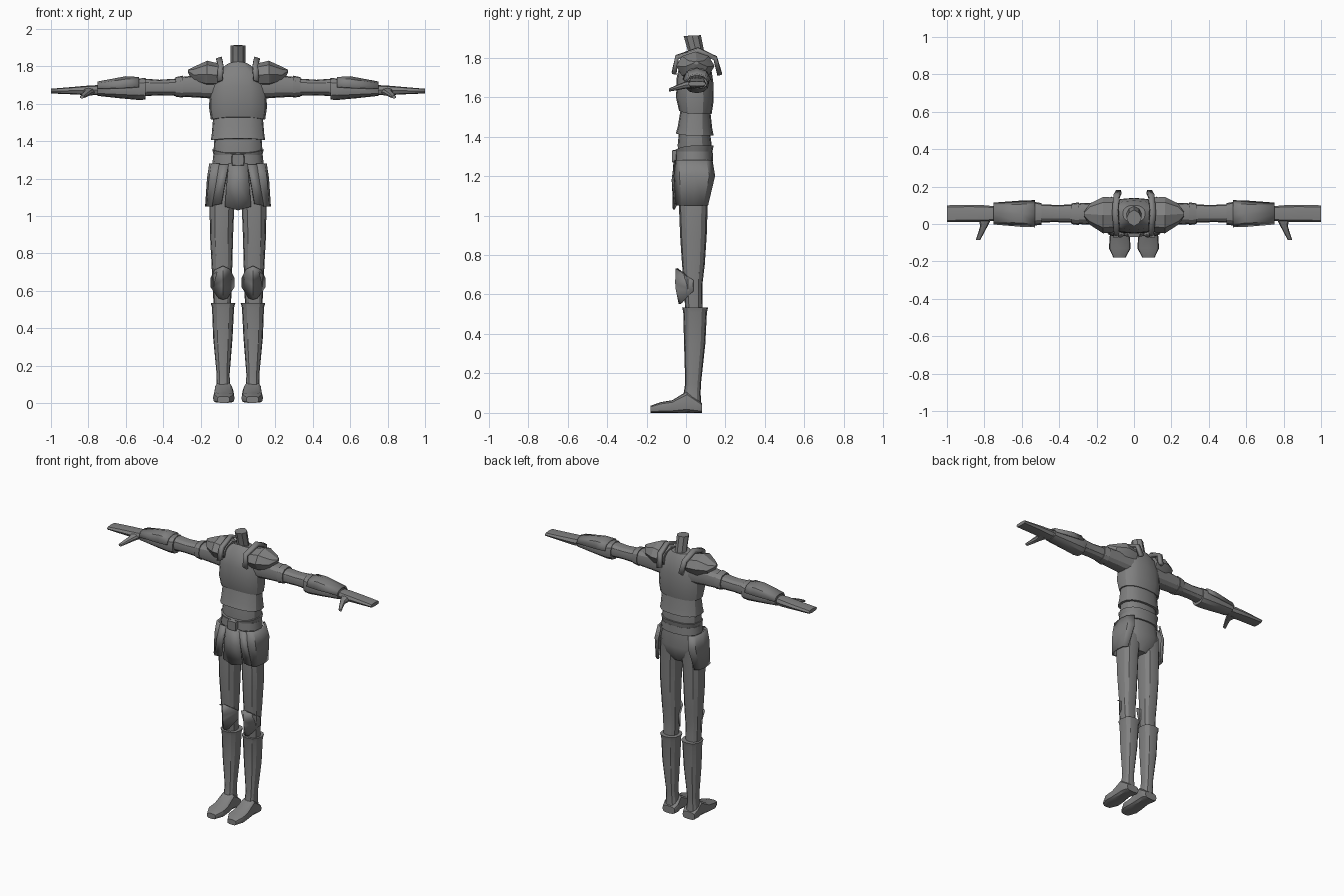
import bpy, bmesh, math

steel = bpy.data.materials.new("dark_steel")
steel.diffuse_color = (0.22, 0.22, 0.22, 1)


def finish(name, bm, mirror=False, thick=0):
    bmesh.ops.recalc_face_normals(bm, faces=bm.faces)
    me = bpy.data.meshes.new(name)
    bm.to_mesh(me)
    bm.free()
    me.materials.append(steel)
    ob = bpy.data.objects.new(name, me)
    bpy.context.collection.objects.link(ob)
    if thick:
        mod = ob.modifiers.new("thickness", 'SOLIDIFY')
        mod.thickness, mod.offset = thick, 0
    if mirror:
        mod = ob.modifiers.new("mirror", 'MIRROR')
        mod.use_mirror_merge = False
    return ob


def loft(name, axis, rings, n=12, power=2.4, mirror=False, dip=0, top=True):
    """Skin rounded sections (position, a0, a1, b0, b1) along an axis."""
    bm = bmesh.new()
    loops = []
    for pos, a0, a1, b0, b1 in rings:
        loop = []
        for i in range(n):
            t = math.tau * i / n
            c, s = math.cos(t), math.sin(t)
            a = (a0 + a1) / 2 + (a1 - a0) / 2 * math.copysign(abs(c) ** (2 / power), c)
            b = (b0 + b1) / 2 + (b1 - b0) / 2 * math.copysign(abs(s) ** (2 / power), s)
            if axis == 'x':
                co = (pos, a, b)
            elif axis == 'y':
                co = (a, pos, b)
            else:
                co = (a, b, pos + dip * max(0, -s) ** 2)
            loop.append(bm.verts.new(co))
        loops.append(loop)
    for p, q in zip(loops, loops[1:]):
        for i in range(n):
            j = (i + 1) % n
            bm.faces.new((p[i], p[j], q[j], q[i]))
    bm.faces.new(loops[0])
    if top:
        bm.faces.new(loops[-1])
    return finish(name, bm, mirror)


def panel(name, rows, thick, mirror=False):
    """Plate skinned over rows of points."""
    bm = bmesh.new()
    grid = [[bm.verts.new(p) for p in r] for r in rows]
    for p, q in zip(grid, grid[1:]):
        for i in range(len(p) - 1):
            bm.faces.new((p[i], p[i + 1], q[i + 1], q[i]))
    return finish(name, bm, mirror, thick)


# Torso armour
loft("chest_plate", 'z', [
    (1.515, -.145, .145, -.035, .13), (1.58, -.155, .155, -.05, .14),
    (1.68, -.15, .15, -.048, .138), (1.76, -.13, .13, -.03, .125),
    (1.81, -.06, .06, .01, .10)], n=16, dip=.015)
loft("abdomen_plate", 'z', [
    (1.405, -.145, .145, -.052, .14), (1.44, -.14, .14, -.042, .133),
    (1.54, -.132, .132, -.025, .122)], n=16, dip=.01)
loft("waist", 'z', [
    (1.26, -.125, .125, -.04, .125), (1.36, -.13, .13, -.042, .13),
    (1.43, -.125, .125, -.035, .12)], n=16)
loft("waist_trim", 'z', [
    (1.325, -.13, .13, -.048, .134), (1.355, -.138, .138, -.054, .14)], n=16, dip=-.022)
loft("belt", 'z', [
    (1.275, -.138, .138, -.055, .138), (1.325, -.132, .132, -.052, .135)], n=16)
loft("belt_buckle", 'y', [
    (-.045, -.036, .036, 1.265, 1.335), (-.07, -.032, .032, 1.27, 1.33)], n=8, power=8)
neck = loft("neck", 'z', [
    (1.78, -.042, .042, .02, .10), (1.84, -.04, .04, .008, .09),
    (1.905, -.04, .04, -.012, .075)], n=8, power=1.7)
for v in neck.data.vertices:          # slanted neck top
    if v.co.z > 1.9:
        v.co.z += .01 - .25 * (abs(v.co.y - .03) - .02) * (v.co.y < .03) - .1 * abs(v.co.x)

# Hips and legs
loft("hips", 'z', [
    (1.07, -.05, .05, .0, .09), (1.12, -.12, .12, -.03, .122),
    (1.18, -.142, .142, -.04, .135), (1.29, -.128, .128, -.045, .125)], n=16)
loft("thigh", 'z', [
    (.48, .04, .13, .0, .085), (.58, .035, .133, -.008, .083), (.65, .033, .137, -.01, .083),
    (.75, .03, .142, -.02, .095), (.9, .026, .15, -.03, .105),
    (1.05, .02, .152, -.036, .11), (1.2, .005, .142, -.03, .12)], mirror=True)
loft("boot_shaft", 'z', [
    (.03, .03, .125, -.02, .078), (.1, .042, .116, -.012, .074),
    (.15, .045, .114, -.004, .076), (.35, .029, .133, -.01, .098),
    (.51, .021, .139, -.014, .106), (.535, .014, .146, -.02, .112)], mirror=True)
loft("boot_foot", 'y', [
    (.08, .03, .122, 0, .05), (.05, .02, .13, 0, .075), (.005, .03, .125, 0, .11),
    (-.07, .022, .13, 0, .064), (-.13, .018, .134, 0, .054),
    (-.18, .045, .11, 0, .036)], n=12, power=3.5, mirror=True)

# Folded knee guards with a central ridge
panel("knee_guard", [
    [(.045, -.025, .715), (.08, -.048, .732), (.12, -.025, .715)],
    [(.024, .036, .672), (.08, -.05, .66), (.142, .036, .672)],
    [(.024, .036, .618), (.08, -.048, .63), (.142, .036, .618)],
    [(.06, -.02, .56), (.08, -.032, .552), (.10, -.02, .56)]], .01, mirror=True)

# Skirt plates
panel("skirt_front", [
    [(-.05, -.052, 1.28), (0, -.058, 1.28), (.05, -.052, 1.28)],
    [(-.06, -.058, 1.17), (0, -.066, 1.17), (.06, -.058, 1.17)],
    [(-.07, -.052, 1.05), (0, -.062, 1.03), (.07, -.052, 1.05)]], .01)
panel("skirt_strip", [
    [(.05, -.054, 1.275), (.10, -.046, 1.275)],
    [(.068, -.066, 1.18), (.115, -.058, 1.18)],
    [(.088, -.058, 1.065), (.137, -.048, 1.055)]], .014, mirror=True)
panel("skirt_side", [
    [(.10, -.05, 1.28), (.138, -.025, 1.28), (.148, .04, 1.28), (.138, .1, 1.28), (.105, .13, 1.28)],
    [(.112, -.058, 1.2), (.15, -.03, 1.2), (.16, .045, 1.2), (.15, .115, 1.2), (.115, .143, 1.2)],
    [(.137, -.046, 1.05), (.163, -.02, 1.05), (.17, .04, 1.05), (.163, .085, 1.05),
     (.138, .107, 1.05)]], .012, mirror=True)

# Shoulders
loft("shoulder_guard", 'x', [
    (.08, -.04, .14, 1.69, 1.81), (.165, -.05, .145, 1.685, 1.83),
    (.235, -.005, .11, 1.71, 1.798), (.267, .04, .065, 1.765, 1.782)],
    n=8, power=1.9, mirror=True)
panel("shoulder_ridge", [
    [(.083, -.062, 1.725), (.112, -.06, 1.715)],
    [(.078, -.045, 1.805), (.105, -.045, 1.80)],
    [(.085, .06, 1.842), (.115, .06, 1.832)],
    [(.078, .148, 1.80), (.108, .148, 1.795)],
    [(.068, .172, 1.72), (.096, .17, 1.71)]], .022, mirror=True)

# Arms
loft("upper_arm", 'x', [
    (.10, -.01, .12, 1.625, 1.76), (.2, -.005, .115, 1.632, 1.755),
    (.31, .0, .11, 1.638, 1.742)], mirror=True)
loft("arm_band", 'x', [
    (.295, -.006, .116, 1.632, 1.75), (.335, .0, .11, 1.638, 1.742)], mirror=True)
loft("lower_sleeve", 'x', [
    (.32, .006, .104, 1.642, 1.735), (.42, .01, .102, 1.645, 1.728),
    (.51, .008, .106, 1.64, 1.735)], mirror=True)
loft("bracer", 'x', [
    (.495, -.004, .112, 1.622, 1.738), (.53, -.008, .118, 1.62, 1.735),
    (.64, -.002, .114, 1.63, 1.722), (.75, .006, .108, 1.642, 1.702)], mirror=True)
panel("bracer_plate", [
    [(x, yc + w * a, z + h * b) for a, b in
     ((-1, 0), (-.72, .75), (0, 1), (.72, .75), (1, 0))]
    for x, yc, w, z, h in ((.53, .055, .068, 1.69, .048), (.60, .055, .066, 1.685, .057),
                           (.75, .056, .054, 1.68, .034))], .01, mirror=True)

# Hands
loft("hand", 'x', [
    (.73, .02, .092, 1.647, 1.70), (.79, .012, .1, 1.645, 1.698),
    (.88, .012, .102, 1.65, 1.69), (1.0, .01, .1, 1.655, 1.68)],
    n=8, power=3, mirror=True)
loft("thumb", 'y', [
    (.04, .755, .835, 1.645, 1.69), (-.01, .782, .822, 1.642, 1.676),
    (-.05, .803, .834, 1.634, 1.66), (-.085, .822, .846, 1.628, 1.644)],
    n=8, mirror=True)

# Soft shading with hard edges kept
for ob in bpy.data.objects:
    ob.select_set(True)
    bpy.context.view_layer.objects.active = ob
bpy.ops.object.shade_smooth_by_angle(angle=math.radians(30))
